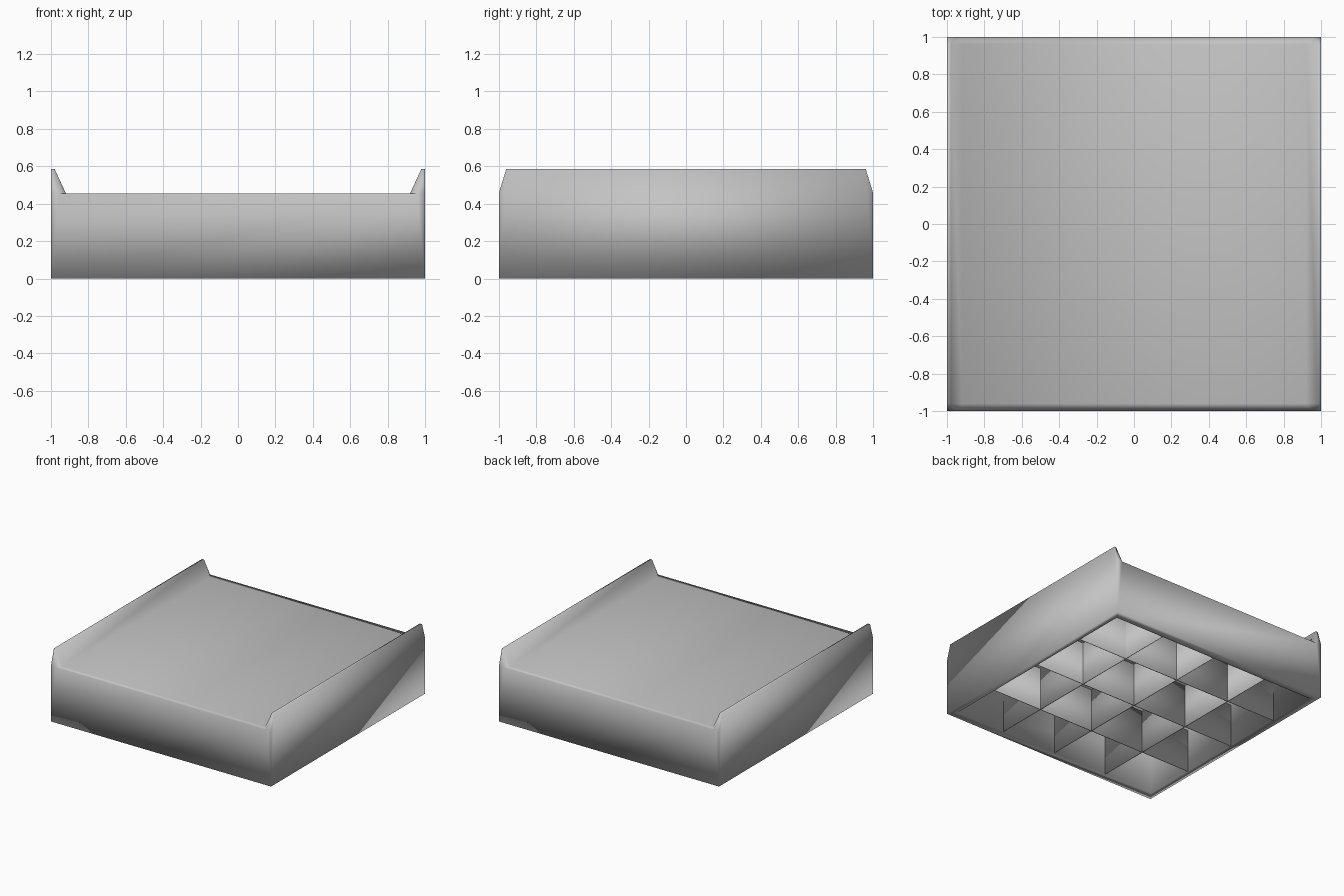
import bpy
import bmesh

cube = bpy.data.objects.get("Cube")
if cube:
    bpy.data.objects.remove(cube, do_unlink=True)

grey = bpy.data.materials.new("plain_grey")
grey.use_nodes = True
colour = (0.55, 0.55, 0.55, 1)
grey.diffuse_color = colour
grey.node_tree.nodes["Principled BSDF"].inputs["Base Color"].default_value = colour

DECK = 0.455     # height of the deck
LIP = 0.585      # height of the side lips
CEILING = 0.355  # top of the hollow underside
INNER_X = 0.95   # inside of the side walls
INNER_Y = 0.93   # inside of the front and back walls
SPACING = 0.5    # distance between ribs
CORNERS = [(-1, -1), (1, -1), (1, 1), (-1, 1)]


def finish(bm, name):
    bmesh.ops.recalc_face_normals(bm, faces=bm.faces)
    mesh = bpy.data.meshes.new(name)
    bm.to_mesh(mesh)
    bm.free()
    mesh.materials.append(grey)
    mesh.shade_smooth()
    obj = bpy.data.objects.new(name, mesh)
    bpy.context.collection.objects.link(obj)
    return obj


# Hollow tray with two raised lips, softly shaded across its edges
bm = bmesh.new()


def ring(x, y, z):
    return [bm.verts.new((sx * x, sy * y, z)) for sx, sy in CORNERS]


ceiling = ring(INNER_X, INNER_Y, CEILING)
mouth = ring(INNER_X, INNER_Y, 0)
base = ring(1, 1, 0)
shoulder = ring(1, 1, DECK)
lip_outer = ring(1, 0.96, LIP)
lip_inner = ring(0.98, 0.96, LIP)
deck_edge = ring(0.955, 1, DECK)
deck = ring(0.92, 0.96, DECK)

# Cavity and bottom rim
bm.faces.new(ceiling)
for a, b in ((ceiling, mouth), (mouth, base)):
    for i in range(4):
        j = (i + 1) % 4
        bm.faces.new((a[i], a[j], b[j], b[i]))

# Deck, with front and back walls and edge strips
bm.faces.new(deck)
for i, j in ((0, 1), (2, 3)):
    bm.faces.new((base[i], base[j], deck_edge[j], deck_edge[i]))
    bm.faces.new((deck_edge[i], deck_edge[j], deck[j], deck[i]))

# Side walls and the lips above them
for i, j in ((1, 2), (3, 0)):
    bm.faces.new((base[i], base[j], lip_outer[j], lip_outer[i]))
    bm.faces.new((lip_outer[i], lip_outer[j], lip_inner[j], lip_inner[i]))
    bm.faces.new((lip_inner[i], lip_inner[j], deck[j], deck[i]))

# Corner slivers and sloping lip ends
for i in range(4):
    bm.faces.new((base[i], shoulder[i], deck_edge[i]))
    bm.faces.new((base[i], shoulder[i], lip_outer[i]))
    bm.faces.new((shoulder[i], deck_edge[i], lip_inner[i], lip_outer[i]))
    bm.faces.new((deck_edge[i], deck[i], lip_inner[i]))
finish(bm, "tray")

# Thin ribs dividing the underside into sixteen cells
for axis, label in enumerate(("lengthwise", "crosswise")):
    for k in (-1, 0, 1):
        bm = bmesh.new()
        bmesh.ops.create_cube(bm, size=1)
        if axis:
            size = (2 * INNER_X, 0.006, CEILING)
            place = (0, k * SPACING, CEILING / 2)
        else:
            size = (0.006, 2 * INNER_Y, CEILING)
            place = (k * SPACING, 0, CEILING / 2)
        bmesh.ops.scale(bm, vec=size, verts=bm.verts)
        bmesh.ops.translate(bm, vec=place, verts=bm.verts)
        finish(bm, f"{label}_rib_{k + 2}")
